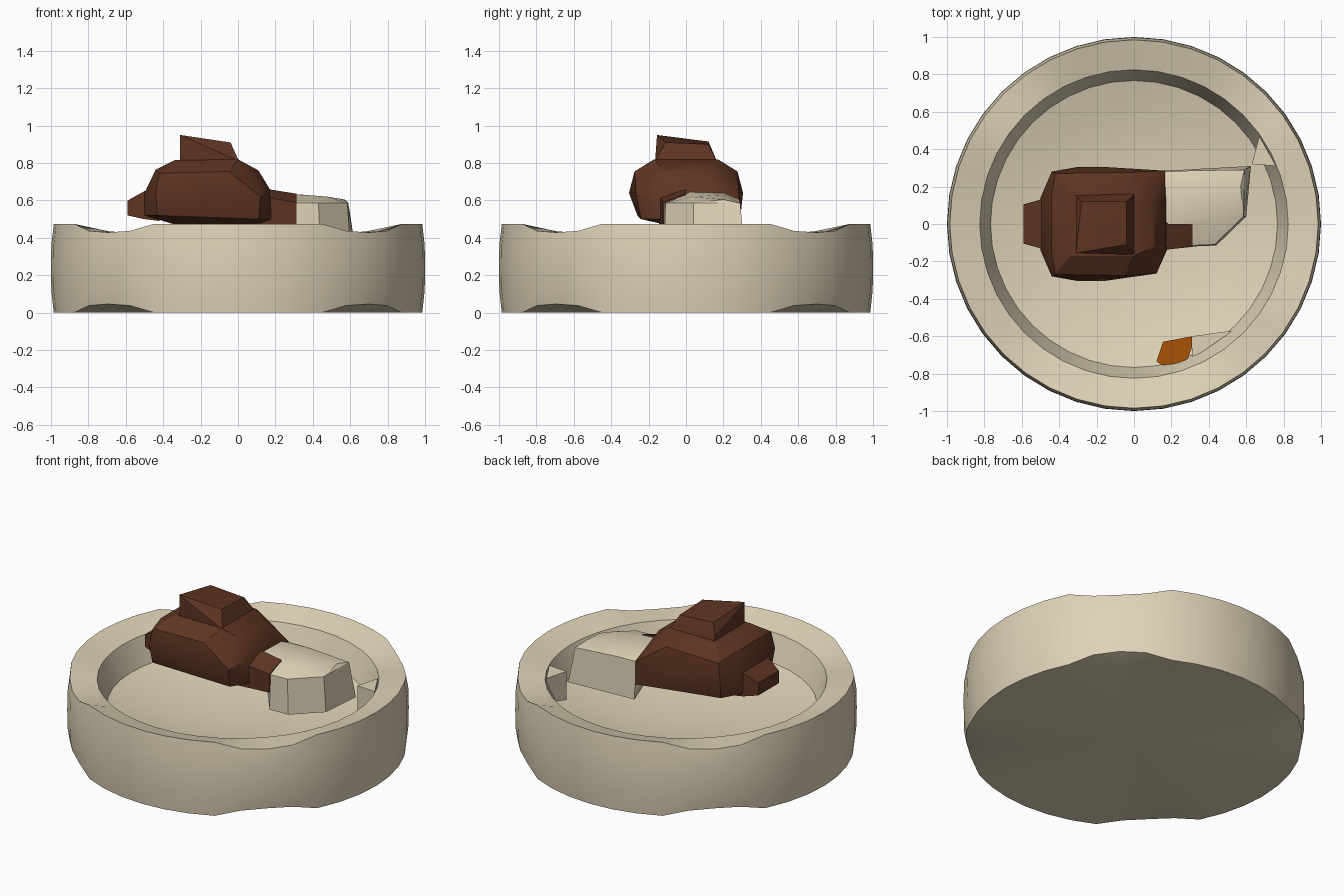
import bpy, bmesh
from math import sin, cos, radians

cube = bpy.data.objects.get("Cube")
if cube:
    bpy.data.objects.remove(cube, do_unlink=True)


def material(name, rgb):
    m = bpy.data.materials.new(name)
    m.use_nodes = True
    m.diffuse_color = (*rgb, 1)
    m.node_tree.nodes["Principled BSDF"].inputs["Base Color"].default_value = (*rgb, 1)
    return m


BEIGE = material("warm beige", (0.74, 0.65, 0.475))
BROWN = material("dark brown", (0.11, 0.035, 0.016))
ORANGE = material("burnt orange", (0.40, 0.085, 0.002))


def finish(name, bm, mat, angle):
    bmesh.ops.recalc_face_normals(bm, faces=bm.faces)
    mesh = bpy.data.meshes.new(name)
    bm.to_mesh(mesh)
    bm.free()
    mesh.materials.append(mat)
    ob = bpy.data.objects.new(name, mesh)
    bpy.context.collection.objects.link(ob)
    bpy.ops.object.select_all(action="DESELECT")
    ob.select_set(True)
    bpy.context.view_layer.objects.active = ob
    bpy.ops.object.shade_smooth_by_angle(angle=radians(angle))
    return ob


def hull(name, points, mat, angle=20):
    """Faceted solid wrapped around a few corner points."""
    bm = bmesh.new()
    for p in points:
        bm.verts.new(p)
    out = bmesh.ops.convex_hull(bm, input=bm.verts)
    inside = {v for v in out["geom_interior"] if isinstance(v, bmesh.types.BMVert)}
    bmesh.ops.delete(bm, geom=list(inside), context="VERTS")
    bmesh.ops.dissolve_limit(bm, angle_limit=radians(4), verts=bm.verts, edges=bm.edges)
    return finish(name, bm, mat, angle)


def both(*points):
    """Mirror points across the long axis."""
    return [(x, s * y, z) for x, y, z in points for s in (1, -1)]


def slab(outline, z0, z1):
    return [(x, y, z) for x, y in outline for z in (z0, z1)]


# Round dish: lathed profile whose rim and foot are scalloped on the diagonals
SEG = 40
STEP = 360 / SEG
# radius, height, amount of scallop
PROFILE = [(0.80, 0.0, 0), (0.985, 0.0, 1), (0.998, 0.12, 0), (1.0, 0.24, 0),
           (0.998, 0.36, 0), (0.985, 0.475, -1), (0.825, 0.43, 0), (0.767, 0.265, 0),
           (0.60, 0.22, 0), (0.35, 0.175, 0)]


def scallop(deg):
    off = abs(deg % 90 - 45)
    return 0.046 if off < 1 else 0.038 if off < 10 else 0


bm = bmesh.new()
rings = []
for r, z, k in PROFILE:
    rings.append([bm.verts.new((r * cos(radians(i * STEP)), r * sin(radians(i * STEP)),
                                z + k * scallop(i * STEP))) for i in range(SEG)])
for a, b in zip(rings, rings[1:]):
    for i in range(SEG):
        j = (i + 1) % SEG
        bm.faces.new((a[i], a[j], b[j], b[i]))
for ring, z in ((rings[0], 0.0), (rings[-1], 0.155)):
    mid = bm.verts.new((0, 0, z))
    for i in range(SEG):
        bm.faces.new((ring[i], ring[(i + 1) % SEG], mid))
finish("dish", bm, BEIGE, 32)

# Small spur of the rim reaching inwards beside the block
hull("rim_spur", slab([(0.63, 0.32), (0.67, 0.47), (0.76, 0.31)], 0.25, 0.432), BEIGE)

# Low ledge against the wall, with an orange end
hull("ledge", slab([(0.31, -0.60), (0.47, -0.59), (0.53, -0.57), (0.31, -0.72)], 0.20, 0.29), BEIGE)
hull("ledge_end", slab([(0.12, -0.735), (0.155, -0.63), (0.31, -0.60), (0.31, -0.66),
                        (0.28, -0.74), (0.15, -0.755)], 0.20, 0.30), ORANGE)

# Main brown body, with a squarer corner where it meets the block
hull("body", both(
    (-0.43, 0.26, 0.52), (0.11, 0.24, 0.50), (-0.35, 0.13, 0.475), (0.12, 0.13, 0.475),
    (-0.44, 0.28, 0.64), (-0.30, 0.305, 0.64), (-0.16, 0.305, 0.64), (0.12, 0.265, 0.62),
    (-0.50, 0.14, 0.64), (-0.50, 0.14, 0.52),
    (-0.42, 0.27, 0.745), (-0.05, 0.275, 0.755), (-0.44, 0.16, 0.765),
    (-0.34, 0.17, 0.815), (0.0, 0.17, 0.82), (0.11, 0.12, 0.76),
    (0.17, 0.14, 0.66), (0.18, 0.13, 0.50)) + [
    (0.165, 0.285, 0.605), (0.165, 0.285, 0.46)], BROWN, 30)

# Low snout at one end
hull("snout", both((-0.59, 0.105, 0.52), (-0.59, 0.105, 0.60), (-0.50, 0.13, 0.65),
                   (-0.50, 0.13, 0.50), (-0.42, 0.14, 0.49), (-0.42, 0.14, 0.66)), BROWN)

# Tilted hump on top
hull("hump", both((-0.31, 0.155, 0.80), (0.005, 0.165, 0.81)) + [
    (-0.31, -0.155, 0.95), (-0.28, 0.12, 0.915), (-0.04, 0.12, 0.90), (-0.04, -0.11, 0.91),
    (-0.31, 0.145, 0.85)], BROWN)

# Beige block beside the body
hull("block", [
    (0.17, 0.285, 0.36), (0.31, -0.12, 0.36), (0.44, -0.115, 0.36), (0.60, 0.04, 0.36),
    (0.625, 0.31, 0.36), (0.16, 0.28, 0.605), (0.31, -0.115, 0.585), (0.43, -0.11, 0.585),
    (0.585, 0.04, 0.585), (0.59, 0.29, 0.585), (0.30, 0.285, 0.605),
    (0.16, 0.02, 0.645), (0.31, 0.0, 0.63), (0.48, 0.03, 0.62), (0.57, 0.20, 0.605),
    (0.16, 0.20, 0.64), (0.31, 0.20, 0.63)], BEIGE)

# Brown stub running along the near side of the block
hull("stub", [(0.10, -0.145, 0.47), (0.312, -0.122, 0.47), (0.10, -0.145, 0.625),
              (0.312, -0.122, 0.59), (0.10, 0.0, 0.67), (0.312, 0.0, 0.636),
              (0.10, 0.0, 0.47), (0.312, 0.0, 0.47)], BROWN)
